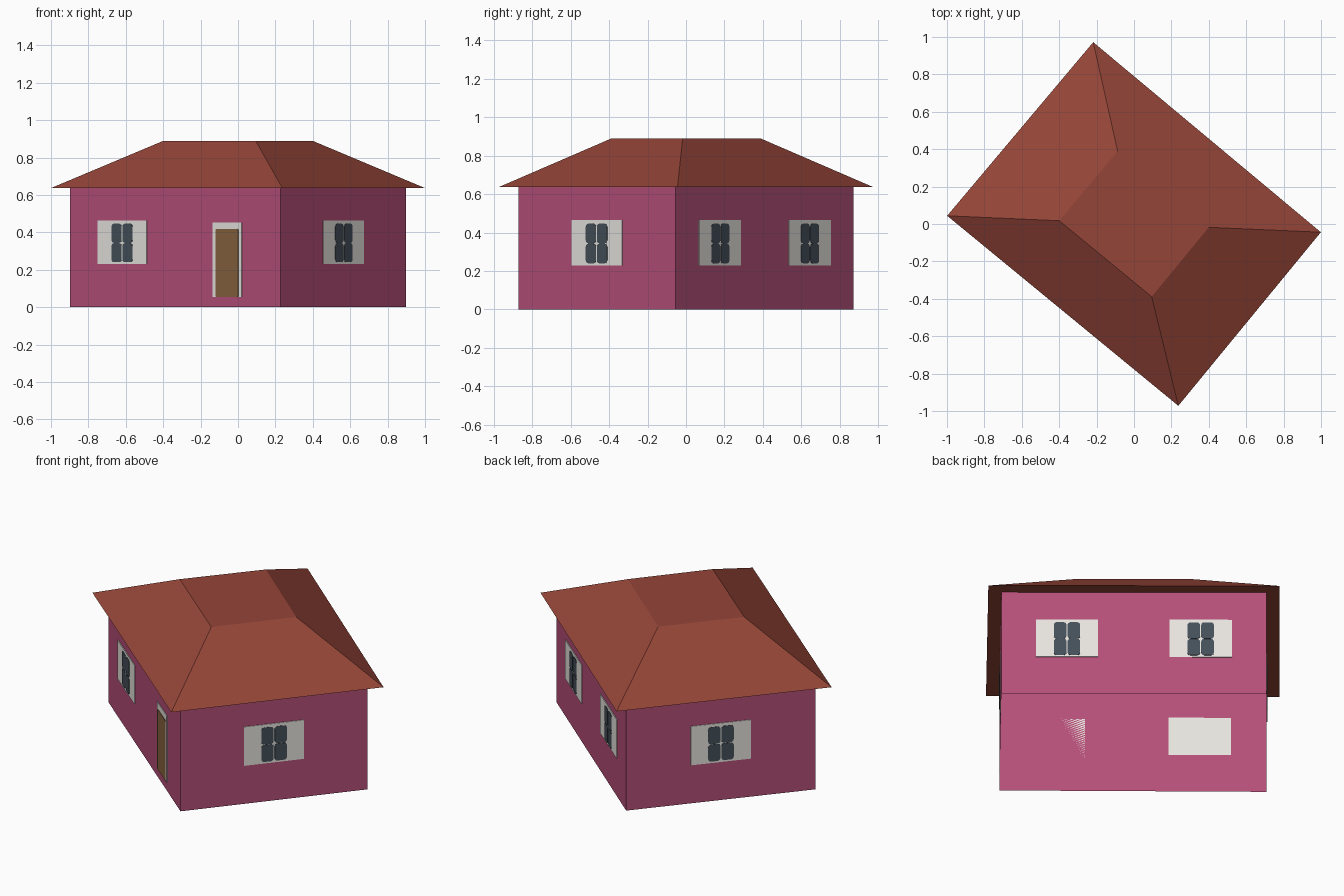
import bpy, bmesh, math
from mathutils import Matrix, Vector

cube = bpy.data.objects.get("Cube")
if cube:
    bpy.data.objects.remove(cube, do_unlink=True)

# Plan corners in order: left, front, right, back
WALL_PLAN = [(-0.898, 0.054), (0.227, -0.87), (0.898, -0.054), (-0.211, 0.87)]
ROOF_PLAN = [(-0.999, 0.044), (0.237, -0.972), (0.999, -0.044), (-0.218, 0.972)]
EAVE_H, TOP_H, TOP_SCALE = 0.637, 0.889, 0.4


def material(name, rgb):
    def lin(c):
        c /= 255
        return c / 12.92 if c <= 0.04045 else ((c + 0.055) / 1.055) ** 2.4
    colour = [lin(c) for c in rgb] + [1]
    mat = bpy.data.materials.new(name)
    mat.use_nodes = True
    mat.diffuse_color = colour
    mat.node_tree.nodes["Principled BSDF"].inputs["Base Color"].default_value = colour
    return mat


PINK = material("pink wall", (180, 79, 120))
ROOF = material("brick red roof", (149, 69, 56))
TRIM = material("off white trim", (232, 229, 223))
GLASS = material("slate glass", (68, 79, 89))
WOOD = material("brown wood", (135, 99, 64))


def add_object(name, bm, mat, matrix):
    mesh = bpy.data.meshes.new(name)
    bm.to_mesh(mesh)
    bm.free()
    mesh.materials.append(mat)
    obj = bpy.data.objects.new(name, mesh)
    bpy.context.collection.objects.link(obj)
    obj.matrix_world = matrix


def loft(name, mat, plan, z0, z1, top_scale, capped):
    """Sides rising from a plan outline, with optional bottom and top faces."""
    bm = bmesh.new()
    low = [bm.verts.new((x, y, z0)) for x, y in plan]
    high = [bm.verts.new((x * top_scale, y * top_scale, z1)) for x, y in plan]
    for i in range(len(plan)):
        j = (i + 1) % len(plan)
        bm.faces.new((low[i], low[j], high[j], high[i]))
    if capped:
        bm.faces.new(high)
        bm.faces.new(low[::-1])
    add_object(name, bm, mat, Matrix())


def plate(name, mat, size, centre, wall, corner=0.0):
    """Thin upright plate on a wall, with optional rounded corners."""
    bm = bmesh.new()
    bmesh.ops.create_cube(bm, size=1)
    bmesh.ops.scale(bm, vec=size, verts=bm.verts)
    if corner:
        edges = [e for e in bm.edges if abs(e.verts[0].co.y - e.verts[1].co.y) > size[1] / 2]
        bmesh.ops.bevel(bm, geom=edges, offset=corner, segments=3, profile=0.5, affect='EDGES')
    add_object(name, bm, mat, wall @ Matrix.Translation(centre))


def wall_frame(i):
    """Local frame at the middle of wall i: x along it, -y outwards."""
    a, b = Vector(WALL_PLAN[i]), Vector(WALL_PLAN[(i + 1) % 4])
    mid, run = (a + b) / 2, b - a
    return (Matrix.Translation((mid.x, mid.y, 0))
            @ Matrix.Rotation(math.atan2(run.y, run.x), 4, 'Z'))


def window(name, wall, x):
    plate(name + "_frame", TRIM, (0.34, 0.004, 0.234), (x, -0.002, 0.347), wall)
    # Two by two rounded panes with a thin cross between them
    for i, (sx, sz) in enumerate([(-1, -1), (1, -1), (-1, 1), (1, 1)]):
        plate(f"{name}_pane_{i + 1}", GLASS, (0.069, 0.003, 0.102),
              (x + sx * 0.0375, -0.0045, 0.343 + sz * 0.052), wall, corner=0.016)


# Open-bottomed walls and a hipped roof with a flat top
loft("walls", PINK, WALL_PLAN, 0, EAVE_H, 1, False)
loft("roof", ROOF, ROOF_PLAN, EAVE_H, TOP_H, TOP_SCALE, True)

# Windows on all four walls
front, right, back, left = [wall_frame(i) for i in range(4)]
for name, wall, x in [("front_window", front, -0.364), ("plus_x_window", right, 0),
                      ("minus_x_window", left, 0), ("back_window_a", back, -0.364),
                      ("back_window_b", back, 0.364)]:
    window(name, wall, x)

# Front door in its frame
plate("door_frame", TRIM, (0.2, 0.004, 0.4), (0.362, -0.002, 0.253), front)
plate("door", WOOD, (0.156, 0.003, 0.362), (0.362, -0.0045, 0.236), front, corner=0.006)
